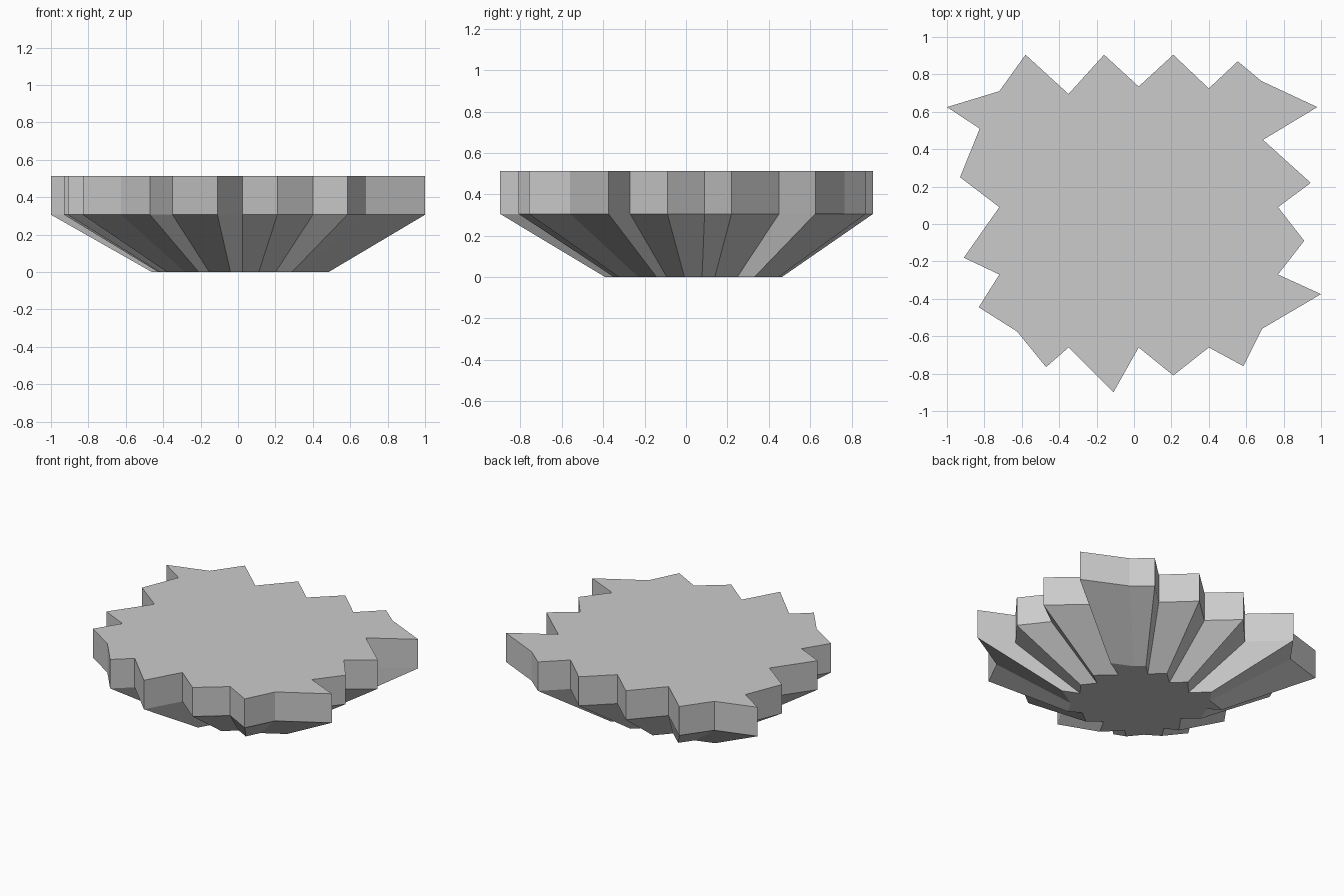
import bpy
import bmesh
from mathutils import Vector

# Remove the default cube
default_cube = bpy.data.objects.get("Cube")
if default_cube:
    bpy.data.objects.remove(default_cube, do_unlink=True)


def make_material(name, colour):
    material = bpy.data.materials.new(name)
    material.use_nodes = True
    material.diffuse_color = colour
    material.node_tree.nodes["Principled BSDF"].inputs["Base Color"].default_value = colour
    return material


def add_ring(bm, outline, height, scale=1.0, shift=(0, 0)):
    """One horizontal copy of the jagged outline."""
    offset = Vector(shift)
    return [bm.verts.new((*(Vector(point) * scale + offset), height)) for point in outline]


def bridge(bm, lower, upper):
    """Join two rings with a band of flat side faces."""
    for i in range(len(lower)):
        j = (i + 1) % len(lower)
        bm.faces.new((lower[i], lower[j], upper[j], upper[i]))


# Jagged rim outline, one side at a time
back_edge = [(-1, .625), (-.72, .71), (-.58, .905), (-.35, .695), (-.16, .905),
             (.025, .735), (.21, .905), (.4, .725), (.555, .87), (.68, .765)]
left_edge = [(.98, .625), (.69, .45), (.945, .22), (.77, .09), (.91, -.09),
             (.77, -.27), (1, -.375), (.685, -.56)]
front_edge = [(.585, -.76), (.4, -.66), (.21, -.81), (.025, -.66), (-.11, -.9),
              (-.35, -.66), (-.47, -.765), (-.625, -.575)]
right_edge = [(-.83, -.445), (-.72, -.27), (-.91, -.18), (-.72, .09),
              (-.93, .25), (-.825, .51)]
outline = back_edge + left_edge + front_edge + right_edge

# Slab with straight walls above and a tapered underside below
bm = bmesh.new()
base = add_ring(bm, outline, 0, scale=.473, shift=(.012, .035))
middle = add_ring(bm, outline, .306)
top = add_ring(bm, outline, .512)
bridge(bm, base, middle)
bridge(bm, middle, top)
bm.faces.new(base)
bm.faces.new(top)
bmesh.ops.recalc_face_normals(bm, faces=bm.faces[:])

mesh = bpy.data.meshes.new("jagged_platform")
bm.to_mesh(mesh)
bm.free()
mesh.materials.append(make_material("light grey", (.6, .6, .6, 1)))
platform = bpy.data.objects.new("jagged_platform", mesh)
bpy.context.collection.objects.link(platform)
